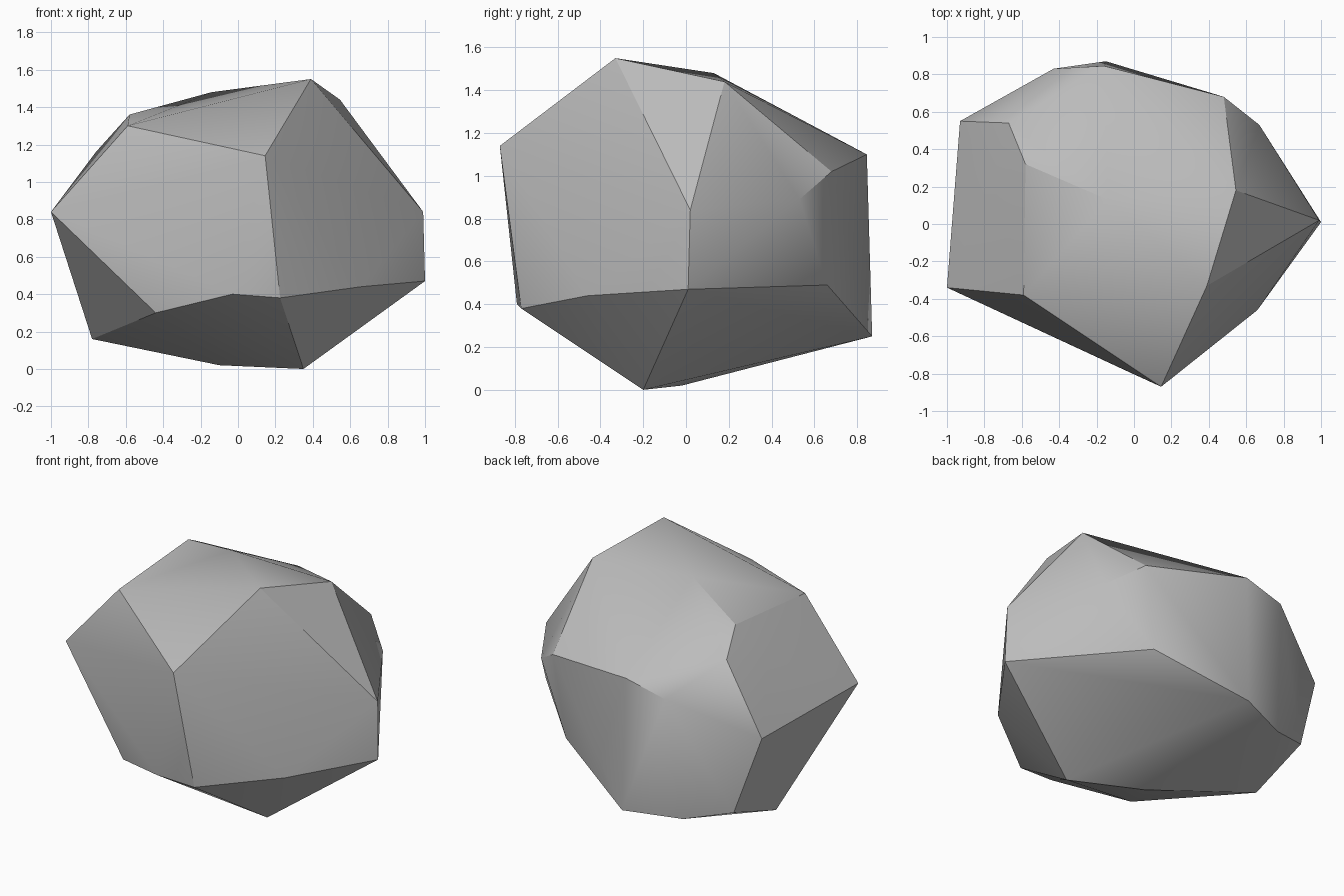
import bpy
import bmesh
import math

default_cube = bpy.data.objects.get("Cube")
if default_cube:
    bpy.data.objects.remove(default_cube, do_unlink=True)


def make_material(name, colour):
    material = bpy.data.materials.new(name)
    material.use_nodes = True
    material.diffuse_color = colour
    shader = next(n for n in material.node_tree.nodes if n.type == "BSDF_PRINCIPLED")
    shader.inputs["Base Color"].default_value = colour
    shader.inputs["Roughness"].default_value = 0.9
    return material


def make_hull(name, corners, material, sharp_angle):
    """Wrap a chiselled solid around its corners and soften the shallow edges."""
    bm = bmesh.new()
    for corner in corners:
        bm.verts.new(corner)
    result = bmesh.ops.convex_hull(bm, input=bm.verts[:], use_existing_faces=False)
    spare = {v for v in result["geom_interior"] + result["geom_unused"]
             if isinstance(v, bmesh.types.BMVert) and v.is_valid and not v.link_faces}
    bmesh.ops.delete(bm, geom=list(spare), context="VERTS")
    bmesh.ops.recalc_face_normals(bm, faces=bm.faces[:])
    mesh = bpy.data.meshes.new(name)
    bm.to_mesh(mesh)
    bm.free()
    mesh.materials.append(material)
    rock = bpy.data.objects.new(name, mesh)
    bpy.context.collection.objects.link(rock)
    bpy.ops.object.select_all(action="DESELECT")
    rock.select_set(True)
    bpy.context.view_layer.objects.active = rock
    bpy.ops.object.shade_smooth_by_angle(angle=math.radians(sharp_angle))
    return rock


# Corners of the crown
crown = [
    (.39, -.33, 1.55), (-.14, .13, 1.48), (.545, .18, 1.44),
    (-.58, .32, 1.36), (-.59, -.38, 1.3), (-.67, .54, 1.24),
    (-.76, .25, 1.16),
]

# Corners around the widest part
girdle = [
    (.145, -.87, 1.14), (-1, -.34, .84), (-.93, .55, .8),
    (-.43, .83, 1.03), (-.16, .845, 1.1), (.48, .68, 1.02),
    (.67, .53, .89), (.99, .02, .84), (1, .01, .47), (.4, .66, .49),
]

# Corners of the underside
base = [
    (.66, -.46, .44), (.225, -.77, .38), (-.03, -.79, .4),
    (-.44, -.55, .3), (-.78, .19, .16), (-.77, .61, .3),
    (-.49, .73, .23), (-.15, .87, .25), (-.1, -.02, .02), (.35, -.2, 0),
]

stone_grey = make_material("stone grey", (.5, .5, .5, 1))
make_hull("boulder", crown + girdle + base, stone_grey, 30)
